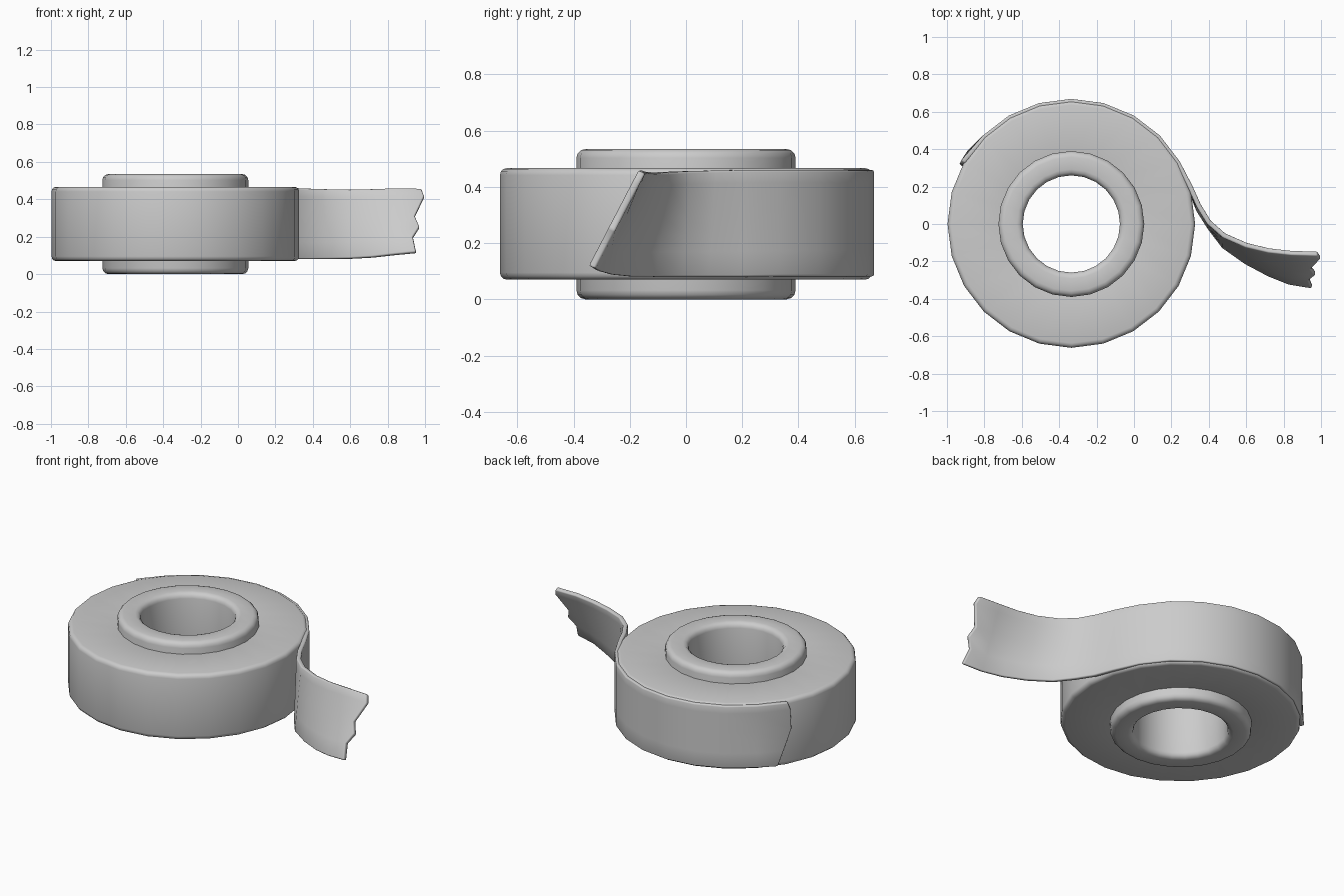
import bpy, bmesh
from math import sin, cos, pi, radians

if "Cube" in bpy.data.objects:
    bpy.data.objects.remove(bpy.data.objects["Cube"])

CX, SEGS = -0.335, 24


def finish(bm, name, angle=40):
    bmesh.ops.recalc_face_normals(bm, faces=bm.faces)
    me = bpy.data.meshes.new(name)
    bm.to_mesh(me)
    bm.free()
    ob = bpy.data.objects.new(name, me)
    bpy.context.collection.objects.link(ob)
    bpy.ops.object.select_all(action='DESELECT')
    ob.select_set(True)
    bpy.context.view_layer.objects.active = ob
    bpy.ops.object.shade_smooth_by_angle(angle=radians(angle))
    return ob


def ring(name, r_in, r_out, z0, z1, bevel, steps=3):
    """Ring with rounded rims, lathed around the roll axis."""
    profile = []
    for r, z, start in ((r_in, z0, 180), (r_out, z0, 270), (r_out, z1, 0), (r_in, z1, 90)):
        cr = r + bevel if r == r_in else r - bevel
        cz = z + bevel if z == z0 else z - bevel
        for i in range(steps + 1):
            a = radians(start + 90 * i / steps)
            profile.append((cr + bevel * cos(a), cz + bevel * sin(a)))
    bm = bmesh.new()
    loops = [[bm.verts.new((CX + r * cos(2 * pi * s / SEGS), r * sin(2 * pi * s / SEGS), z))
              for r, z in profile] for s in range(SEGS)]
    n = len(profile)
    for s in range(SEGS):
        a, b = loops[s], loops[(s + 1) % SEGS]
        for i in range(n):
            j = (i + 1) % n
            bm.faces.new((a[i], b[i], b[j], a[j]))
    return finish(bm, name)


# Inner core and wound tape
ring("core", 0.26, 0.39, 0.0, 0.535, 0.032)
ring("tape_roll", 0.35, 0.662, 0.07, 0.467, 0.025)

# Loose strip: rows of (height fraction, start angle, torn end x)
rows = [(0.0, 145, 0.952), (0.24, 148, 0.935), (0.40, 150, 0.97),
        (0.57, 152, 0.945), (0.88, 151.5, 0.995), (1.0, 150, 0.98)]
# Free part: top x, y, z and bottom x, y, z
free = [((0.30, 0.20, 0.460), (0.30, 0.19, 0.080)),
        ((0.345, 0.10, 0.458), (0.345, 0.075, 0.080)),
        ((0.40, 0.01, 0.456), (0.405, -0.02, 0.080)),
        ((0.48, -0.06, 0.453), (0.48, -0.12, 0.081)),
        ((0.60, -0.112, 0.450), (0.60, -0.205, 0.083)),
        ((0.72, -0.14, 0.452), (0.72, -0.27, 0.090)),
        ((0.84, -0.153, 0.456), (0.83, -0.315, 0.103))]
bm = bmesh.new()
grid = []
for v, start, end_x in rows:
    z = 0.082 + v * 0.378
    pts = []
    for a in [start] + list(range(135, 29, -15)):
        r = 0.668 if a > 140 else 0.656
        pts.append((CX + r * cos(radians(a)), r * sin(radians(a)), z))
    for top, bot in free:
        pts.append(tuple(b + (t - b) * v for t, b in zip(top, bot)))
    pts.append((end_x, -0.335 + 0.178 * v, 0.115 + 0.338 * v))
    grid.append([bm.verts.new(p) for p in pts])
for lo, hi in zip(grid, grid[1:]):
    for i in range(len(lo) - 1):
        bm.faces.new((lo[i], lo[i + 1], hi[i + 1], hi[i]))
strip = finish(bm, "loose_strip", 60)

# Thickness and soft rims
sol = strip.modifiers.new("thickness", 'SOLIDIFY')
sol.thickness = 0.026
sol.offset = 0
bev = strip.modifiers.new("soft_edges", 'BEVEL')
bev.width = 0.007
bev.segments = 2
bev.limit_method = 'ANGLE'
bev.angle_limit = radians(50)
